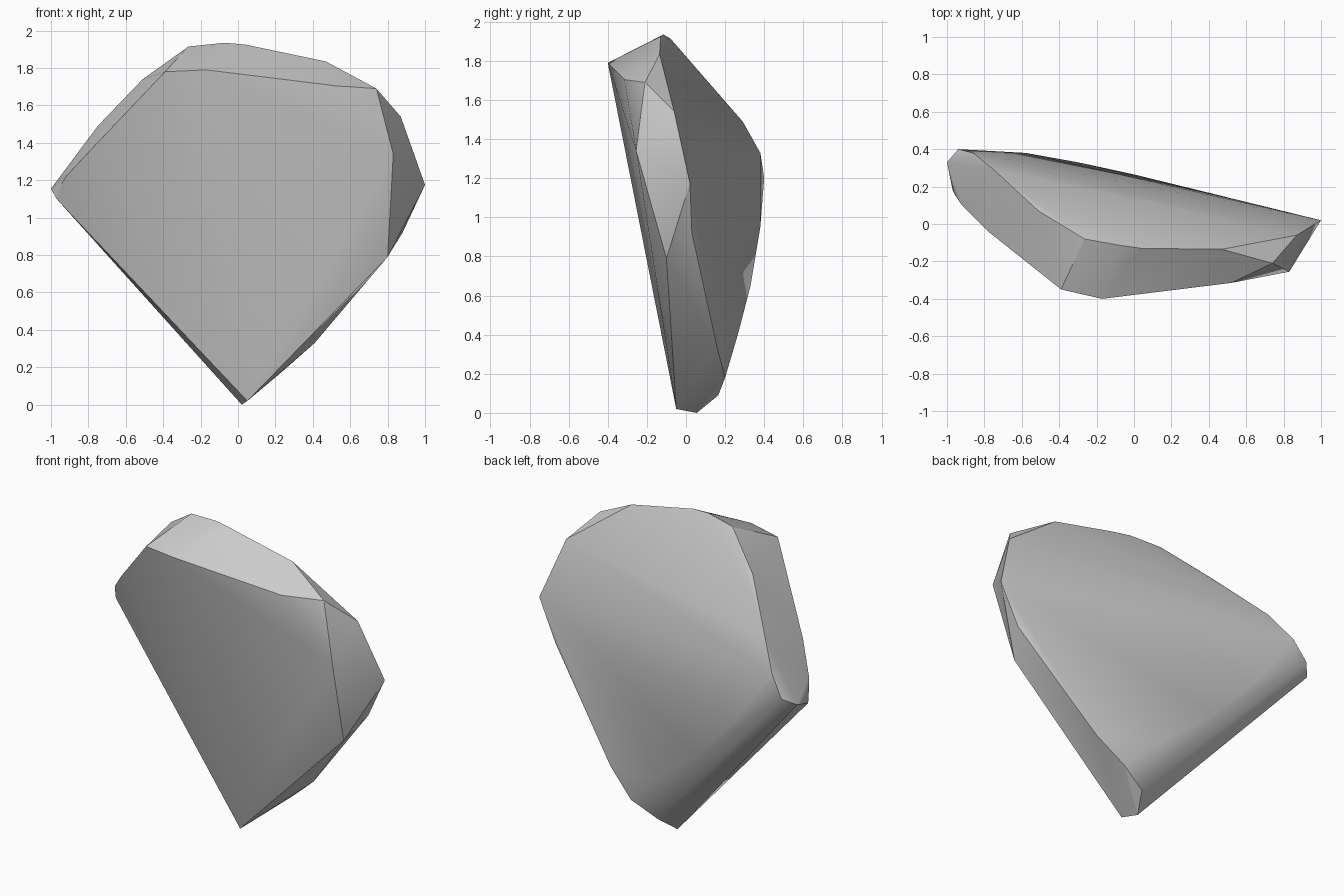
import bpy
import bmesh

# Remove the default object
default = bpy.data.objects.get("Cube")
if default:
    bpy.data.objects.remove(default, do_unlink=True)

# One stone colour
stone = bpy.data.materials.new("stone_grey")
stone.use_nodes = True
colour = (0.6, 0.6, 0.6, 1.0)
stone.diffuse_color = colour
shader = next(n for n in stone.node_tree.nodes if n.type == "BSDF_PRINCIPLED")
shader.inputs["Base Color"].default_value = colour
shader.inputs["Roughness"].default_value = 0.8

# Rim of the broad front face, from the left corner over the top to the right
front_rim = [(-.97, .18, 1.1), (-.96, .16, 1.15), (-.92, .1, 1.22), (-.78, -.04, 1.37),
             (-.39, -.35, 1.78), (-.17, -.4, 1.79), (.52, -.315, 1.705),
             (.74, -.21, 1.69), (.83, -.255, 1.34), (.8, -.1, .79)]

# Rim of the sloping back face, same direction
back_rim = [(-1, .33, 1.155), (-.94, .4, 1.2), (-.86, .38, 1.33), (-.75, .29, 1.49),
            (-.51, .07, 1.74), (-.265, -.08, 1.915), (-.07, -.115, 1.935),
            (.04, -.13, 1.925), (.47, -.135, 1.835), (.87, -.06, 1.54),
            (1, .02, 1.175), (.88, .03, .92), (.41, .16, .33), (.24, .2, .18)]

# Soft ridge running down the back
back_ridge = [(-.58, .38, .95), (-.3, .33, .65), (0, .265, .4)]

# Narrow foot of the rock
foot = [(.05, -.05, .02), (.02, .055, 0), (.08, .165, .09)]


def build_boulder(name, corners, material):
    """Wrap the corner points in a convex faceted shell."""
    bm = bmesh.new()
    for corner in corners:
        bm.verts.new(corner)
    hull = bmesh.ops.convex_hull(bm, input=bm.verts[:])
    unused = {g for g in hull["geom_interior"] + hull["geom_unused"]
              if isinstance(g, bmesh.types.BMVert)}
    bmesh.ops.delete(bm, geom=list(unused), context="VERTS")
    bmesh.ops.recalc_face_normals(bm, faces=bm.faces[:])
    mesh = bpy.data.meshes.new(name)
    bm.to_mesh(mesh)
    bm.free()
    mesh.materials.append(material)
    rock = bpy.data.objects.new(name, mesh)
    bpy.context.collection.objects.link(rock)
    return rock


boulder = build_boulder("boulder", front_rim + back_rim + back_ridge + foot, stone)

# Smooth the gentle bends and keep the main ridges crisp
bpy.ops.object.select_all(action="DESELECT")
boulder.select_set(True)
bpy.context.view_layer.objects.active = boulder
bpy.ops.object.shade_smooth_by_angle(angle=0.52)
